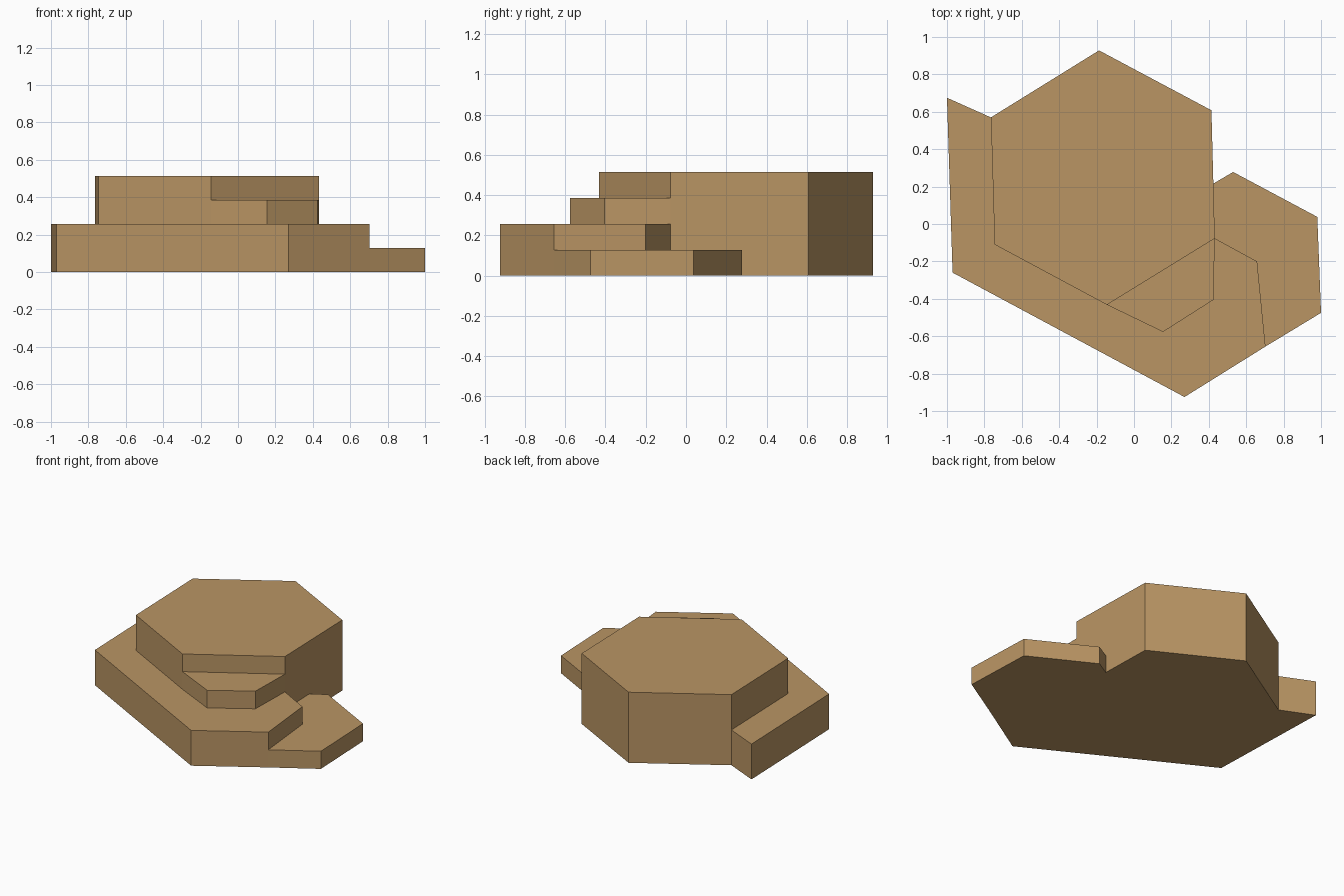
import bpy
import bmesh

cube = bpy.data.objects.get("Cube")
if cube:
    bpy.data.objects.remove(cube, do_unlink=True)

# Single sandy brown colour
COLOUR = (0.49, 0.302, 0.127, 1.0)
sand = bpy.data.materials.new("sandy_brown")
sand.use_nodes = True
sand.diffuse_color = COLOUR
bsdf = next(n for n in sand.node_tree.nodes if n.type == "BSDF_PRINCIPLED")
bsdf.inputs["Base Color"].default_value = COLOUR

STEP = 0.1285  # height of one terrace


def terrace(name, outline, steps):
    """Extrude a plan outline from the ground up to a number of steps."""
    bm = bmesh.new()
    base = bm.faces.new([bm.verts.new((x, y, 0)) for x, y in outline])
    top = bmesh.ops.extrude_face_region(bm, geom=[base], use_keep_orig=True)["geom"]
    verts = [g for g in top if isinstance(g, bmesh.types.BMVert)]
    bmesh.ops.translate(bm, verts=verts, vec=(0, 0, steps * STEP))
    bmesh.ops.recalc_face_normals(bm, faces=bm.faces)
    mesh = bpy.data.meshes.new(name)
    bm.to_mesh(mesh)
    bm.free()
    mesh.materials.append(sand)
    obj = bpy.data.objects.new(name, mesh)
    bpy.context.collection.objects.link(obj)
    return obj


# Corners shared between neighbouring terraces
west_back, west_front = (-0.765, 0.57), (-0.745, -0.11)
front, east = (-0.145, -0.432), (0.432, -0.077)
ledge_front, ledge_east = (0.155, -0.577), (0.424, -0.406)
rim_front, rim_east = (0.703, -0.655), (0.658, -0.2)

# Tall hexagonal plateau
terrace("plateau", [(-0.187, 0.928), west_back, west_front, front, east, (0.414, 0.608)], 4)

# Small ledge under the plateau's front corner
terrace("upper_ledge", [front, ledge_front, ledge_east, east], 3)

# Broad terrace wrapping the left and front
terrace("middle_terrace", [west_back, (-1, 0.675), (-0.97, -0.26), (0.27, -0.925),
                           rim_front, rim_east, east, ledge_east, ledge_front, west_front], 2)

# Low step on the side
terrace("low_step", [rim_front, (1, -0.475), (0.98, 0.038), (0.53, 0.278),
                     (0.424, 0.216), east, rim_east], 1)
